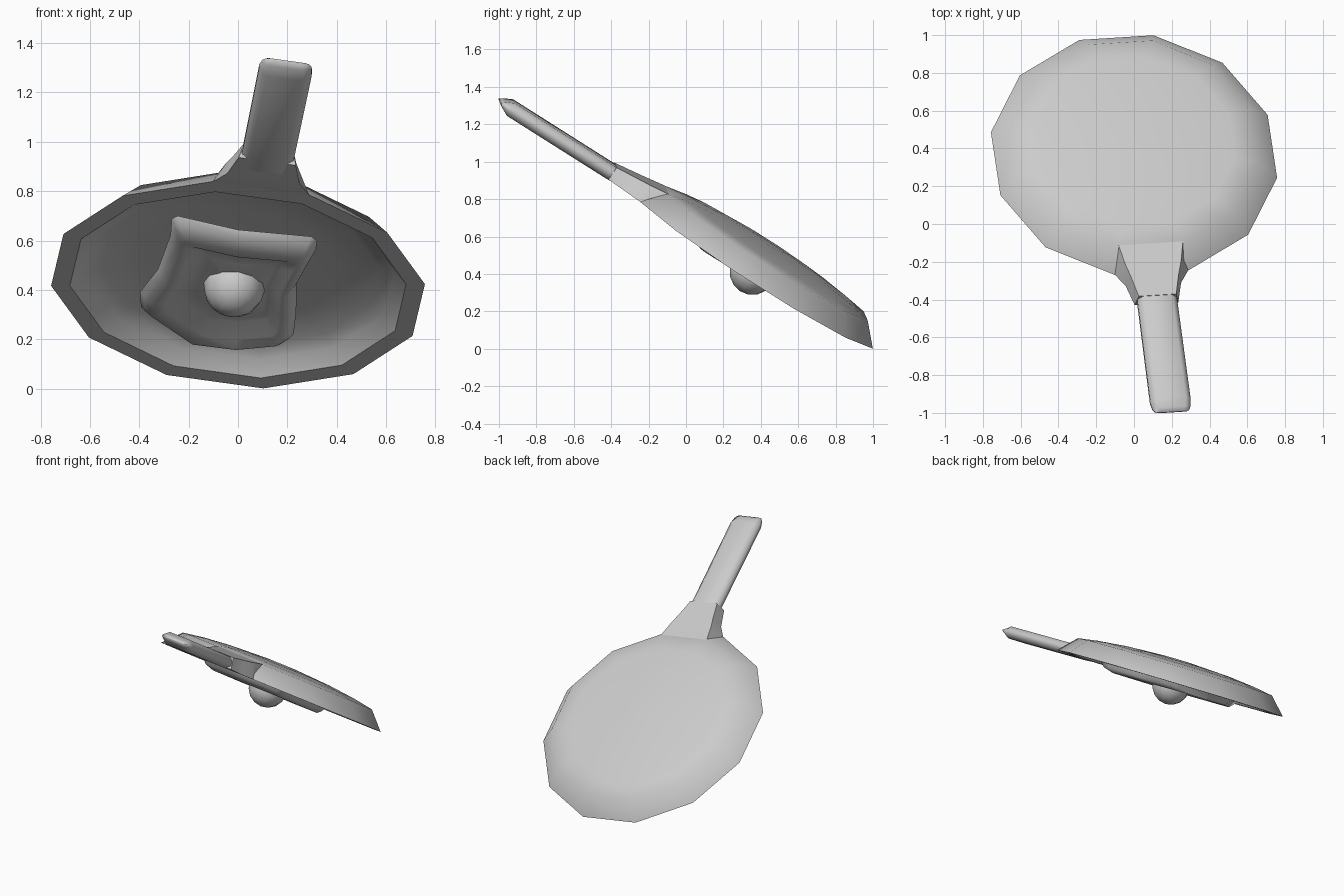
import bpy
import math
from mathutils import Matrix, Vector

old = bpy.data.objects.get("Cube")
if old:
    bpy.data.objects.remove(old, do_unlink=True)

# One grey material for every part
GREY = (0.6, 0.6, 0.6, 1)
grey = bpy.data.materials.new("mid_grey")
grey.use_nodes = True
grey.diffuse_color = GREY
grey.node_tree.nodes["Principled BSDF"].inputs["Base Color"].default_value = GREY

# Tilted frame of the upturned pan: rim in the local XY plane, handle along -Y
axis_y = Vector((-0.126, 0.839, -0.529)).normalized()
axis_z = Vector((0.082, 0.541, 0.837))
axis_x = axis_y.cross(axis_z).normalized()
axis_z = axis_x.cross(axis_y)
TILT = Matrix((axis_x, axis_y, axis_z)).transposed().to_4x4()
TILT.translation = (0, 0.365, 0.42)


def finish(obj, angle):
    obj.data.materials.clear()
    obj.data.materials.append(grey)
    bpy.ops.object.select_all(action='DESELECT')
    obj.select_set(True)
    bpy.context.view_layer.objects.active = obj
    bpy.ops.object.mode_set(mode='EDIT')
    bpy.ops.mesh.select_all(action='SELECT')
    bpy.ops.mesh.normals_make_consistent(inside=False)
    bpy.ops.object.mode_set(mode='OBJECT')
    bpy.ops.object.shade_smooth_by_angle(angle=math.radians(angle))
    obj.matrix_world = TILT


def loft(name, rings, angle):
    """Bridge equal-sized rings of points and cap both ends."""
    n = len(rings[0])
    verts = [p for ring in rings for p in ring]
    faces = [tuple(range(n)), tuple(range(len(verts) - n, len(verts)))]
    for r in range(len(rings) - 1):
        for i in range(n):
            j = (i + 1) % n
            faces.append((r * n + i, r * n + j, r * n + n + j, r * n + n + i))
    mesh = bpy.data.meshes.new(name)
    mesh.from_pydata(verts, [], faces)
    obj = bpy.data.objects.new(name, mesh)
    bpy.context.collection.objects.link(obj)
    finish(obj, angle)


def circle(radius, z, sides=12):
    step = 2 * math.pi / sides
    return [(radius * math.cos((i + 0.5) * step), radius * math.sin((i + 0.5) * step), z)
            for i in range(sides)]


# Pan: domed base, sloping wall, flat rim and hollow inside
pan_profile = [(0.1, 0.163), (0.35, 0.151), (0.53, 0.133), (0.66, 0.112), (0.767, 0),
               (0.69, 0), (0.635, 0.056), (0.57, 0.084), (0.4, 0.1), (0.12, 0.108)]
loft("pan", [circle(r, z) for r, z in pan_profile], 40)


# Flared neck between pan and handle: lower edge, then upper edge
def section(low, high):
    (x0, y0, z0), (x1, y1, z1) = low, high
    return [(-x0, y0, z0), (x0, y0, z0), (x1, y1, z1), (-x1, y1, z1)]

loft("handle_neck", [section((0.185, -0.69, 0.01), (0.172, -0.63, 0.114)),
                     section((0.197, -0.74, 0), (0.15, -0.74, 0.1)),
                     section((0.148, -0.816, 0), (0.128, -0.816, 0.092)),
                     section((0.117, -0.94, 0.004), (0.1, -0.935, 0.08))], 20)


# Handle: flattened bar with rounded edges, closing to a thin ridge at the tip
def bar(y, width, height, shift=0.0):
    half = [(0.075, -0.042), (0.108, -0.015), (0.108, 0.012), (0.08, 0.038)]
    pts = half + [(-x, z) for x, z in reversed(half)]
    return [(x * width + shift, y, 0.04 + z * height) for x, z in pts]

loft("handle", [bar(-0.84, 0.95, 0.9), bar(-0.95, 0.98, 1), bar(-1.58, 1, 1, -0.01),
                bar(-1.625, 0.93, 0.45, -0.01), bar(-1.646, 0.8, 0.1, -0.01)], 60)

# Egg white: irregular sheet, broad slope on the handle side, raised lip opposite
outline = [(-0.315, -0.4), (-0.295, -0.425), (-0.05, -0.385), (0.24, -0.41), (0.265, -0.385),
           (0.268, -0.32), (0.225, -0.06), (0.25, 0.15), (0.26, 0.31), (0.235, 0.36),
           (0.056, 0.44), (-0.146, 0.445), (-0.353, 0.265), (-0.37, 0.16),
           (-0.322, -0.02), (-0.305, -0.28)]
white_profile = [(0.5, 0.04, 0), (0.94, 0.03, 0), (1.03, 0.008, 0), (0.98, -0.02, 0),
                 (0.88, -0.04, 0.035), (0.74, -0.032, 0.03), (0.58, -0.006, 0.01),
                 (0.45, -0.01, 0), (0.3, -0.018, 0)]
loft("egg_white", [[(x * s, y * s + shift, z) for x, y in outline]
                   for s, z, shift in white_profile], 60)

# Yolk
bpy.ops.mesh.primitive_uv_sphere_add(segments=12, ring_count=8, radius=0.125)
yolk = bpy.context.object
yolk.name = "egg_yolk"
yolk.data.transform(Matrix.Translation((-0.015, 0, -0.012)))
finish(yolk, 60)
